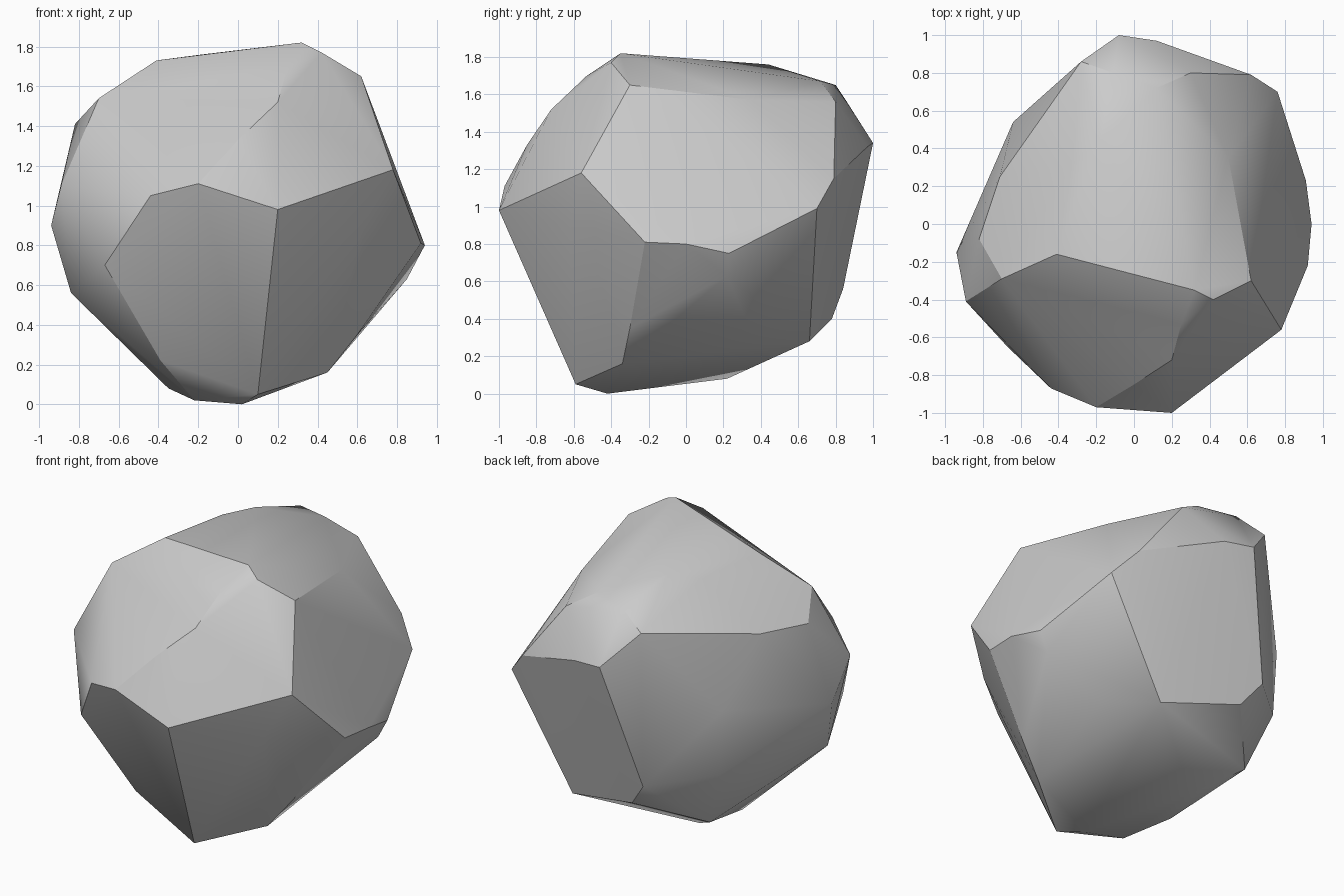
import bpy, bmesh, math

# Key corners of the boulder, grouped by height; the rock is their tight skin
base = [(0.1, -0.59, 0.05), (0.02, -0.42, 0), (-0.22, -0.36, 0.02), (-0.35, -0.08, 0.08),
        (-0.25, 0.22, 0.08), (0.45, -0.34, 0.16), (-0.39, -0.49, 0.22),
        (-0.48, 0.44, 0.23), (0.35, 0.66, 0.28)]
lower = [(0.6, -0.3, 0.35), (0.54, 0.34, 0.35), (-0.16, 0.78, 0.4), (-0.84, -0.25, 0.56),
         (-0.62, 0.53, 0.61), (-0.28, 0.84, 0.56), (0.85, 0.22, 0.63), (-0.67, -0.65, 0.7)]
girdle = [(0.94, 0, 0.8), (0.92, -0.22, 0.81), (0.91, 0.23, 0.75), (-0.94, -0.15, 0.9),
          (0.63, -0.62, 0.9), (0.2, -1, 0.98), (-0.2, -0.97, 1.11),
          (-0.44, -0.87, 1.05), (0.76, 0.7, 0.99), (-0.89, -0.41, 1.1), (-0.64, 0.54, 1.03),
          (0.78, -0.56, 1.18), (0.62, 0.79, 1.15), (-0.08, 1, 1.34), (0.12, 0.97, 1.32)]
crown = [(0, -0.85, 1.33), (-0.82, -0.08, 1.41), (-0.7, -0.29, 1.54), (-0.71, 0.25, 1.44),
         (-0.28, 0.86, 1.56), (0.2, -0.72, 1.52), (0.3, 0.8, 1.56), (0.5, 0.35, 1.57),
         (0.62, -0.3, 1.65), (-0.11, 0.8, 1.65), (0.12, 0.72, 1.67), (-0.33, 0.31, 1.72),
         (-0.18, 0.44, 1.76), (-0.41, -0.16, 1.73), (0.32, -0.35, 1.82), (0.42, -0.4, 1.77),
         (0.25, -0.53, 1.7)]

bm = bmesh.new()
for ring in (base, lower, girdle, crown):
    for p in ring:
        bm.verts.new(p)
bmesh.ops.convex_hull(bm, input=bm.verts)
bmesh.ops.delete(bm, geom=[v for v in bm.verts if not v.link_faces], context='VERTS')
bmesh.ops.recalc_face_normals(bm, faces=bm.faces)

mesh = bpy.data.meshes.new("boulder")
bm.to_mesh(mesh)
bm.free()
boulder = bpy.data.objects.new("boulder", mesh)
bpy.context.collection.objects.link(boulder)

# Soft facets with crisp ridges
bpy.context.view_layer.objects.active = boulder
boulder.select_set(True)
bpy.ops.object.shade_smooth_by_angle(angle=math.radians(27))
